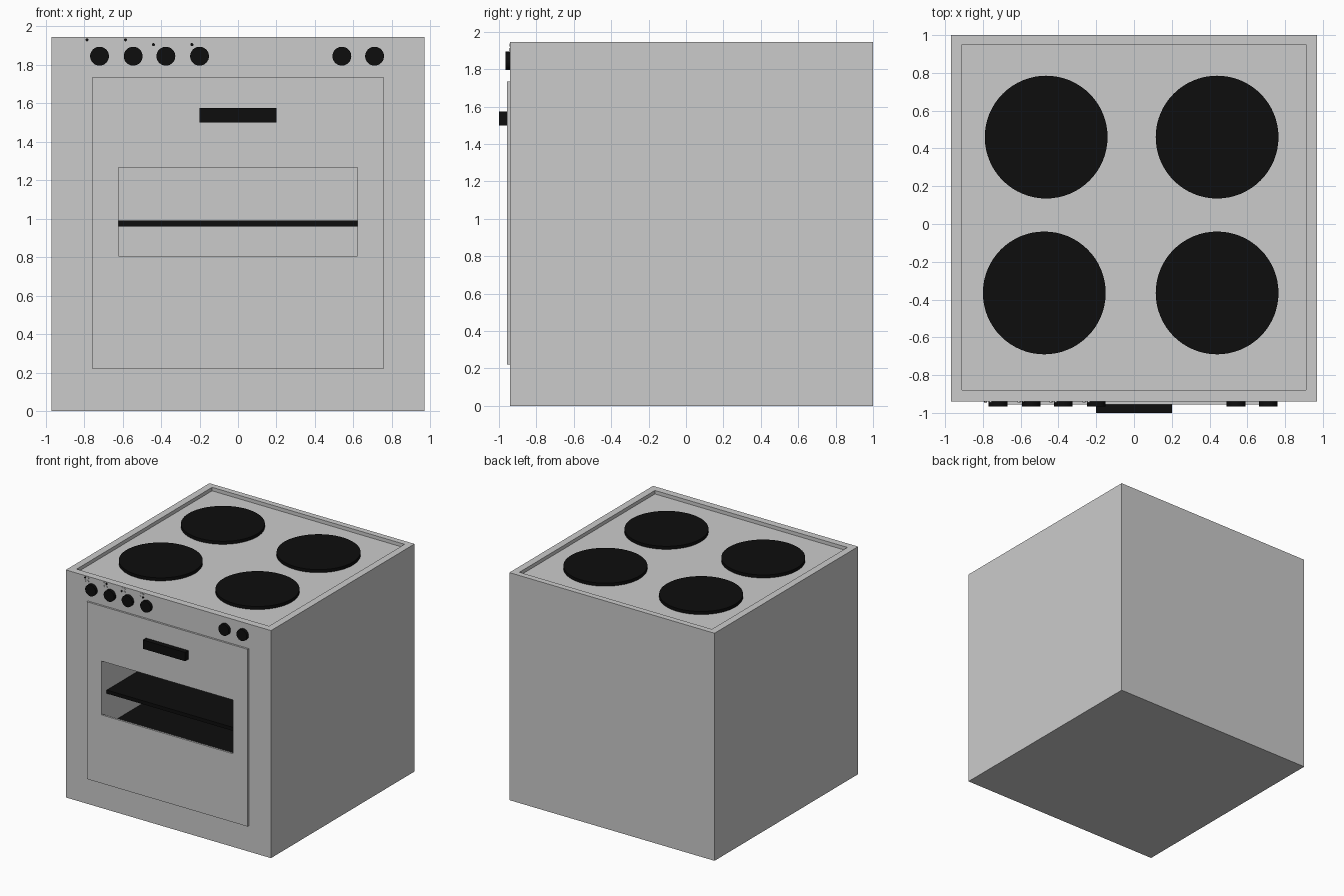
import bpy, math

if "Cube" in bpy.data.objects:
    bpy.data.objects.remove(bpy.data.objects["Cube"])

black = bpy.data.materials.new("black_enamel")
black.diffuse_color = (0.004, 0.004, 0.004, 1)
black.use_nodes = True
black.node_tree.nodes["Principled BSDF"].inputs["Base Color"].default_value = black.diffuse_color


def box(name, x, y, z, mat=None):
    """Box from (min, max) ranges on each axis."""
    bpy.ops.mesh.primitive_cube_add(size=1)
    ob = bpy.context.object
    ob.name = name
    for v in ob.data.vertices:
        v.co = [r[0] + (c + 0.5) * (r[1] - r[0]) for c, r in zip(v.co, (x, y, z))]
    if mat:
        ob.data.materials.append(mat)
    return ob


def disc(name, radius, depth, loc, front=False, mat=None, sides=64):
    """Cylinder standing up, or facing the front."""
    bpy.ops.mesh.primitive_cylinder_add(
        vertices=sides, radius=radius, depth=depth, location=loc,
        rotation=(math.pi / 2 if front else 0, 0, 0))
    ob = bpy.context.object
    ob.name = name
    if mat:
        ob.data.materials.append(mat)
    bpy.ops.object.shade_smooth_by_angle()
    return ob


def cut(target, cutter):
    """Subtract the cutter and remove it."""
    mod = target.modifiers.new("cut", 'BOOLEAN')
    mod.operation = 'DIFFERENCE'
    mod.solver = 'EXACT'
    mod.object = cutter
    bpy.context.view_layer.objects.active = target
    bpy.ops.object.modifier_apply(modifier=mod.name)
    bpy.data.objects.remove(cutter)


# Body with sunken hob and oven cavity
body = box("body", (-0.97, 0.97), (-0.94, 1.0), (0, 1.945))
cut(body, box("hob_cutter", (-0.91, 0.91), (-0.88, 0.95), (1.915, 2.1)))
cut(body, box("cavity_cutter", (-0.623, 0.623), (-1.1, 0.85), (0.36, 1.6)))

# Door with window opening
door = box("door", (-0.76, 0.76), (-0.956, -0.939), (0.22, 1.735))
cut(door, box("window_cutter", (-0.622, 0.622), (-1.1, -0.8), (0.805, 1.265)))
box("door_handle", (-0.2, 0.2), (-1.0, -0.954), (1.5, 1.575), black)

# Oven shelves
for name, top in (("upper_shelf", 0.99), ("lower_shelf", 0.69)):
    box(name, (-0.622, 0.622), (-0.885, 0.84), (top - 0.03, top), black)

# Hot plates
for x, y in ((-0.465, 0.46), (0.44, 0.46), (-0.475, -0.365), (0.44, -0.365)):
    disc("hot_plate", 0.325, 0.03, (x, y, 1.926), mat=black)

# Knobs, with a 2 x 2 grid of marker dots by each hot plate knob
for i, x in enumerate((-0.72, -0.545, -0.375, -0.2, 0.54, 0.71)):
    disc("knob", 0.049, 0.027, (x, -0.9525, 1.845), True, black, 32)
    if i < 4:
        for j in range(4):
            disc("marker_dot", 0.008, 0.006,
                 (x - 0.065 + 0.025 * (j % 2), -0.942, 1.93 - 0.025 * (j // 2)),
                 True, black if i == j else None, 16)
